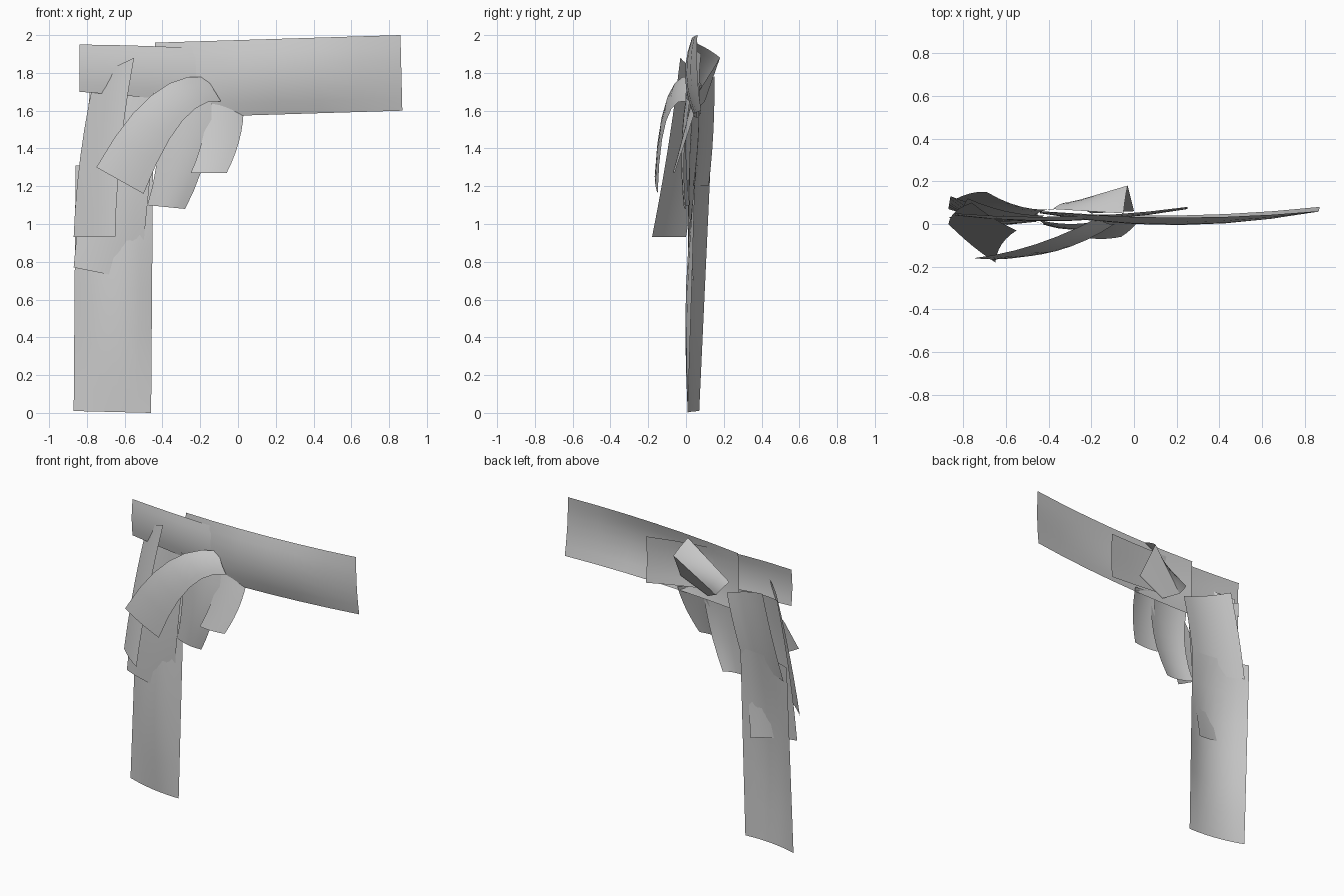
import bpy
import bmesh
from mathutils import Vector

default_cube = bpy.data.objects.get("Cube")
if default_cube:
    bpy.data.objects.remove(default_cube, do_unlink=True)

# One plain grey cloth colour
cloth = bpy.data.materials.new("grey_cloth")
cloth.use_nodes = True
cloth.diffuse_color = (.6, .6, .6, 1)
cloth_shader = cloth.node_tree.nodes["Principled BSDF"]
cloth_shader.inputs["Base Color"].default_value = cloth.diffuse_color

LENGTH_STEPS = 6
WIDTH_STEPS = 6


def arch(t):
    """Rise from zero to one at the middle and back to zero."""
    return 4 * t * (1 - t)


def cloth_strip(name, first_edge, last_edge, bow=(0, 0, 0), bulge=0, belly=0):
    """Sheet between two end edges, bowed along its length, bulged towards
    the front across its width, with an extra belly in the middle."""
    first_left, first_right = map(Vector, first_edge)
    last_left, last_right = map(Vector, last_edge)
    bm = bmesh.new()
    rows = []
    for row in range(LENGTH_STEPS + 1):
        along = row / LENGTH_STEPS
        left = first_left.lerp(last_left, along)
        right = first_right.lerp(last_right, along)
        offset = Vector(bow) * arch(along)
        depth = bulge + belly * arch(along)
        line = []
        for column in range(WIDTH_STEPS + 1):
            across = column / WIDTH_STEPS
            point = left.lerp(right, across) + offset
            point.y -= depth * arch(across)
            line.append(bm.verts.new(point))
        rows.append(line)
    for upper, lower in zip(rows, rows[1:]):
        for i in range(WIDTH_STEPS):
            bm.faces.new((upper[i], upper[i + 1], lower[i + 1], lower[i]))

    # Turn the sheet towards the front
    bm.normal_update()
    if sum(face.normal.y * face.calc_area() for face in bm.faces) > 0:
        bmesh.ops.reverse_faces(bm, faces=bm.faces[:])
    for face in bm.faces:
        face.smooth = True

    mesh = bpy.data.meshes.new(name)
    bm.to_mesh(mesh)
    bm.free()
    mesh.materials.append(cloth)
    sheet = bpy.data.objects.new(name, mesh)
    bpy.context.collection.objects.link(sheet)


# Long horizontal band
cloth_strip(
    "long_arm_band",
    first_edge=[(-.44, .06, 1.96), (-.44, .06, 1.56)],
    last_edge=[(.86, .06, 2), (.87, .08, 1.6)],
    bow=(0, -.03, 0),
    bulge=.01,
    belly=.03,
)

# Shorter band layered with it and reaching the left corner
cloth_strip(
    "corner_band",
    first_edge=[(-.84, .05, 1.95), (-.84, .05, 1.7)],
    last_edge=[(.25, .08, 1.9), (.25, .08, 1.58)],
    bow=(0, -.03, .01),
    bulge=.01,
    belly=.01,
)

# Hanging lower panel
cloth_strip(
    "lower_leg_panel",
    first_edge=[(-.86, .13, 1.31), (-.45, .05, 1.31)],
    last_edge=[(-.87, .07, .01), (-.46, .01, 0)],
    bulge=.02,
    belly=.04,
)

# Panel that runs from the corner down over the lower one
cloth_strip(
    "upper_leg_panel",
    first_edge=[(-.78, .12, 1.75), (-.42, .04, 1.7)],
    last_edge=[(-.87, .03, .77), (-.52, .04, .7)],
    bow=(0, -.02, 0),
    bulge=.02,
)

# Short panel bridging the band and the lower panel at the back
cloth_strip(
    "back_leg_panel",
    first_edge=[(-.69, .15, 1.78), (-.36, .07, 1.67)],
    last_edge=[(-.83, .12, 1.2), (-.47, .04, 1.2)],
    bow=(0, .01, 0),
    bulge=.03,
)

# Narrow tail hanging in front of the corner
cloth_strip(
    "front_corner_tail",
    first_edge=[(-.76, .1, 1.78), (-.55, -.03, 1.88)],
    last_edge=[(-.87, 0, .93), (-.65, -.18, .93)],
    bow=(-.02, .01, 0),
    bulge=.01,
)

# Curved tail sweeping forward from the knot
cloth_strip(
    "diagonal_tail",
    first_edge=[(-.17, .03, 1.78), (-.09, 0, 1.65)],
    last_edge=[(-.75, -.16, 1.3), (-.5, -.15, 1.16)],
    bow=(0, -.03, .14),
    bulge=.01,
)

# Two short tails hanging under the band
cloth_strip(
    "middle_tail",
    first_edge=[(-.45, .02, 1.7), (-.14, .02, 1.65)],
    last_edge=[(-.48, .02, 1.1), (-.28, 0, 1.08)],
    bow=(.04, -.02, 0),
    bulge=.02,
)
cloth_strip(
    "small_tail",
    first_edge=[(-.16, .03, 1.65), (.03, .05, 1.6)],
    last_edge=[(-.25, -.06, 1.27), (-.06, -.06, 1.27)],
    bow=(.02, 0, 0),
    bulge=.01,
)

# Folded loop standing out at the back, upper and under sides
cloth_strip(
    "back_knot",
    first_edge=[(-.05, .05, 1.96), (-.03, .18, 1.88)],
    last_edge=[(-.38, .07, 1.75), (-.3, .1, 1.65)],
    bulge=-.01,
)
cloth_strip(
    "back_knot_underside",
    first_edge=[(-.03, .18, 1.88), (0, .06, 1.69)],
    last_edge=[(-.3, .1, 1.65), (-.2, .05, 1.6)],
)
